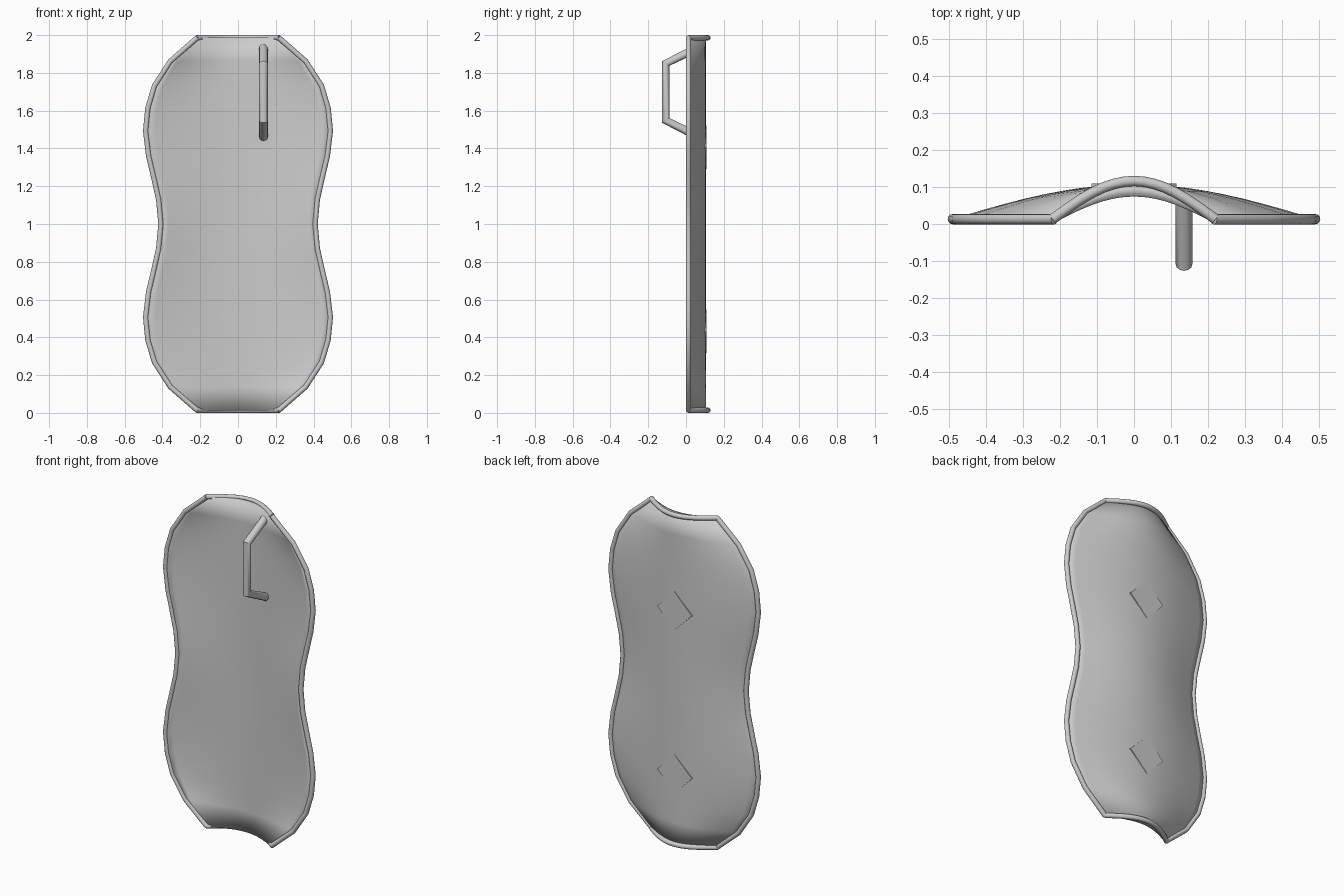
import bpy, bmesh, math

if "Cube" in bpy.data.objects:
    bpy.data.objects.remove(bpy.data.objects["Cube"])

# Half outline, bottom to waist (half width, height); mirrored for the upper half
LOWER = [(0.215, 0.013), (0.358, 0.138), (0.442, 0.268), (0.477, 0.386),
         (0.489, 0.507), (0.473, 0.64), (0.447, 0.75), (0.420, 0.87), (0.408, 1.0)]
OUTLINE = LOWER + [(w, 2 - z) for w, z in reversed(LOWER[:-1])]
COLS = 20


def smooth(ob):
    for p in ob.data.polygons:
        p.use_smooth = True


def tube(name, pts, radius):
    """Round capped tube along a polyline, converted to a mesh."""
    cu = bpy.data.curves.new(name + "_path", 'CURVE')
    cu.dimensions = '3D'
    cu.bevel_depth = radius
    cu.bevel_resolution = 4
    cu.use_fill_caps = True
    sp = cu.splines.new('POLY')
    sp.points.add(len(pts) - 1)
    for p, co in zip(sp.points, pts):
        p.co = (*co, 1)
    ob = bpy.data.objects.new(name, cu)
    bpy.context.collection.objects.link(ob)
    bpy.ops.object.select_all(action='DESELECT')
    ob.select_set(True)
    bpy.context.view_layer.objects.active = ob
    bpy.ops.object.convert(target='MESH')
    ob = bpy.context.object
    ob.name = name
    bpy.ops.object.shade_smooth_by_angle(angle=math.radians(40))
    return ob


# Curved body: front and back skins joined around the edge
bm = bmesh.new()
skins = []
for base, rise in ((0.004, 0.07), (0.014, 0.093)):
    rows = []
    for w, z in OUTLINE:
        row = []
        for i in range(COLS + 1):
            t = -1 + 2 * i / COLS
            row.append(bm.verts.new((w * t, base + rise * math.cos(t * math.pi / 2), z)))
        rows.append(row)
    skins.append(rows)
    for a, b in zip(rows, rows[1:]):
        for i in range(COLS):
            bm.faces.new((a[i], a[i + 1], b[i + 1], b[i]))


def border(r):
    return (r[0] + [row[-1] for row in r[1:-1]] + r[-1][::-1]
            + [row[0] for row in r[-2:0:-1]])


fa, ba = border(skins[0]), border(skins[1])
for i in range(len(fa)):
    j = (i + 1) % len(fa)
    bm.faces.new((fa[i], fa[j], ba[j], ba[i]))
bmesh.ops.recalc_face_normals(bm, faces=bm.faces)
me = bpy.data.meshes.new("shield_body")
bm.to_mesh(me)
bm.free()
body = bpy.data.objects.new("shield_body", me)
bpy.context.collection.objects.link(body)
smooth(body)

# Side rims
for name, s in (("rim_right", 1), ("rim_left", -1)):
    tube(name, [(s * w, 0.013, z) for w, z in OUTLINE], 0.014)

# Arched rims at the two ends
for name, z in (("rim_bottom", 0.014), ("rim_top", 1.986)):
    arc = []
    for i in range(17):
        t = -1 + i / 8
        arc.append((0.22 * t, 0.013 + 0.103 * math.cos(t * math.pi / 2), z))
    tube(name, arc, 0.014)

# Bent carrying handle on the front
tube("handle", [(0.135, 0.068, 1.935), (0.135, -0.107, 1.85),
                (0.135, -0.107, 1.548), (0.135, 0.068, 1.461)], 0.023)

# Thin diamond plates on the back
for name, z in (("back_plate_upper", 1.407), ("back_plate_lower", 0.432)):
    bpy.ops.mesh.primitive_cylinder_add(vertices=4, radius=0.115, depth=0.012,
                                        location=(0, 0.103, z),
                                        rotation=(math.pi / 2, 0, 0))
    bpy.context.object.name = name
